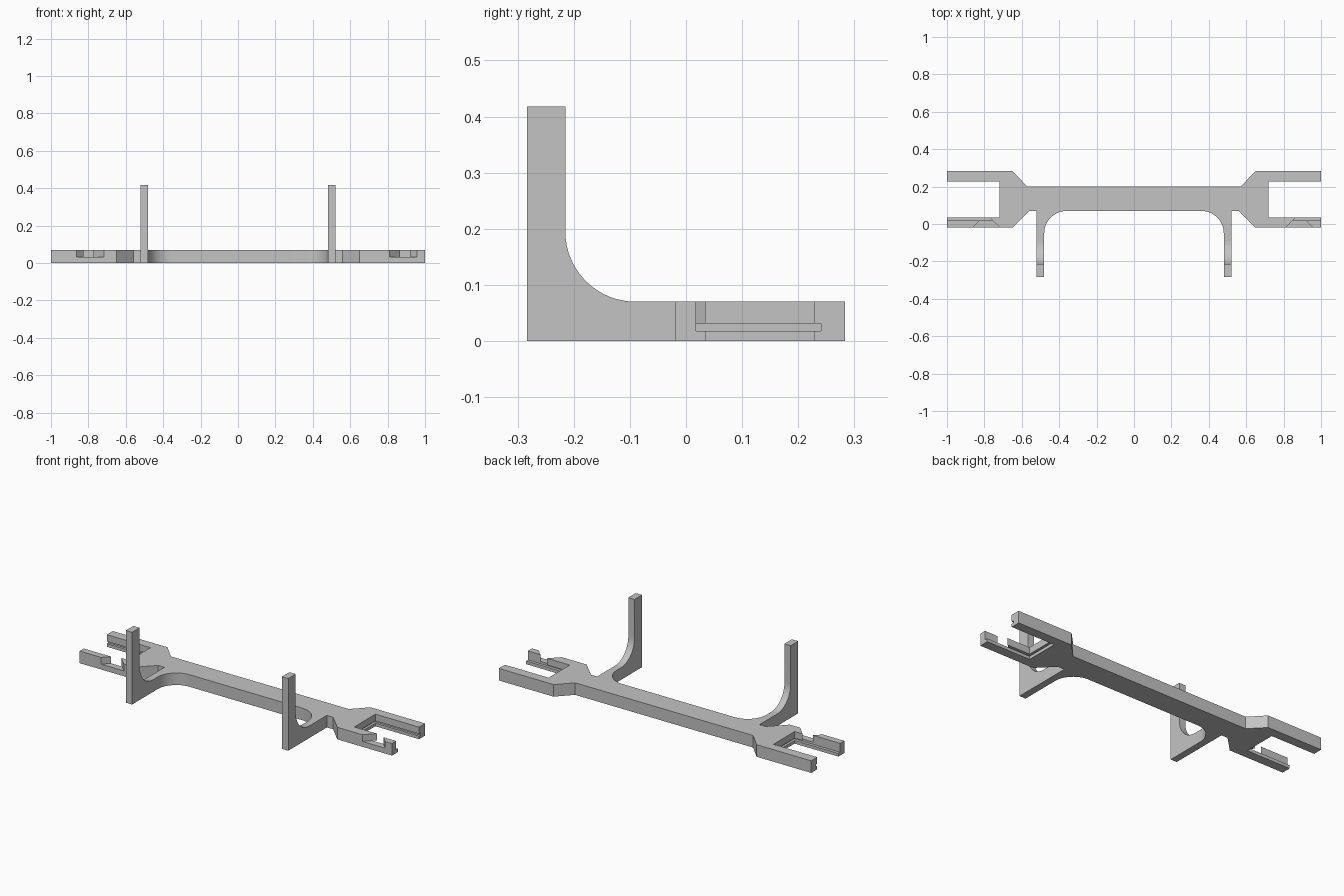
import bpy, bmesh, math

if "Cube" in bpy.data.objects:
    bpy.data.objects.remove(bpy.data.objects["Cube"])

THICK = 0.07
GROOVE_LOW, GROOVE_HIGH = 0.018, 0.031
LIP_Y = 0.018   # depth of the groove into the front prong

grey = bpy.data.materials.new("plain grey")
grey.use_nodes = True
grey.diffuse_color = (0.55, 0.55, 0.55, 1)
grey.node_tree.nodes["Principled BSDF"].inputs["Base Color"].default_value = grey.diffuse_color


def prism(name, points, low, high, axis="Z"):
    """Extrude a closed outline: (x, y) along z, or (y, z) along x."""
    bm = bmesh.new()
    place = (lambda a, b, h: (a, b, h)) if axis == "Z" else (lambda a, b, h: (h, a, b))
    face = bm.faces.new([bm.verts.new(place(a, b, low)) for a, b in points])
    top = bmesh.ops.extrude_face_region(bm, geom=[face])
    verts = [g for g in top["geom"] if isinstance(g, bmesh.types.BMVert)]
    bmesh.ops.translate(bm, verts=verts, vec=place(0, 0, high - low))
    bmesh.ops.recalc_face_normals(bm, faces=bm.faces)
    mesh = bpy.data.meshes.new(name)
    bm.to_mesh(mesh)
    bm.free()
    mesh.materials.append(grey)
    obj = bpy.data.objects.new(name, mesh)
    bpy.context.collection.objects.link(obj)
    return obj


def arc(cx, cy, radius, start, end, steps=16):
    angles = [math.radians(start + (end - start) * i / steps) for i in range(steps + 1)]
    return [(cx + radius * math.cos(a), cy + radius * math.sin(a)) for a in angles]


def select_only(obj):
    bpy.ops.object.select_all(action="DESELECT")
    obj.select_set(True)
    bpy.context.view_layer.objects.active = obj


def cut(target, cutter):
    cutter.hide_render = True
    mod = target.modifiers.new("cut", "BOOLEAN")
    mod.operation = "DIFFERENCE"
    mod.solver = "EXACT"
    mod.object = cutter
    select_only(target)
    bpy.ops.object.modifier_apply(modifier=mod.name)
    bpy.data.objects.remove(cutter)


# Flat frame: central bar, flared ends with two prongs, rounded arm roots
half = [(0.57, 0.2), (0.65, 0.283), (1, 0.283), (1, 0.228), (0.72, 0.228),
        (0.72, 0.035), (1, 0.035), (1, -0.02), (0.65, -0.02), (0.56, 0.07),
        (0.52, 0.07), (0.52, -0.09), (0.48, -0.09)]
half += arc(0.36, -0.05, 0.12, 0, 90)
outline = half + [(-x, y) for x, y in reversed(half)]
frame = prism("frame", outline, 0, THICK)

# Grooves and front prong notches; the notch sits further out on the left end
for side, inner, outer in ((1, 0.81, 0.957), (-1, 0.717, 0.863)):
    def flip(points):
        return [(side * x, y) for x, y in points]

    groove = [(0.706, LIP_Y), (1.1, LIP_Y), (1.1, 0.241), (0.706, 0.241)]
    cut(frame, prism("groove_cutter", flip(groove), GROOVE_LOW, GROOVE_HIGH))

    # Upper lip is missing from the notch outward
    slope = LIP_Y + 0.02
    lip = [(inner + slope, LIP_Y), (inner + 0.065, 0.045), (1.1, 0.045), (1.1, LIP_Y)]
    cut(frame, prism("lip_cutter", flip(lip), GROOVE_LOW, 0.2))

    notch = [(inner - 0.01, -0.03), (inner + 0.065, 0.045),
             (outer - 0.065, 0.045), (outer + 0.01, -0.03)]
    cut(frame, prism("notch_cutter", flip(notch), GROOVE_HIGH, 0.2))

# Upright arms with a curved inside corner
profile = [(-0.09, 0), (-0.283, 0), (-0.283, 0.418), (-0.215, 0.418)]
profile += arc(-0.09, 0.195, 0.125, 180, 270)
arms = [prism("left_arm", profile, 0.48, 0.52, "X"),
        prism("right_arm", profile, -0.52, -0.48, "X")]

for obj in [frame] + arms:
    select_only(obj)
    bpy.ops.object.shade_smooth_by_angle(angle=math.radians(30))
